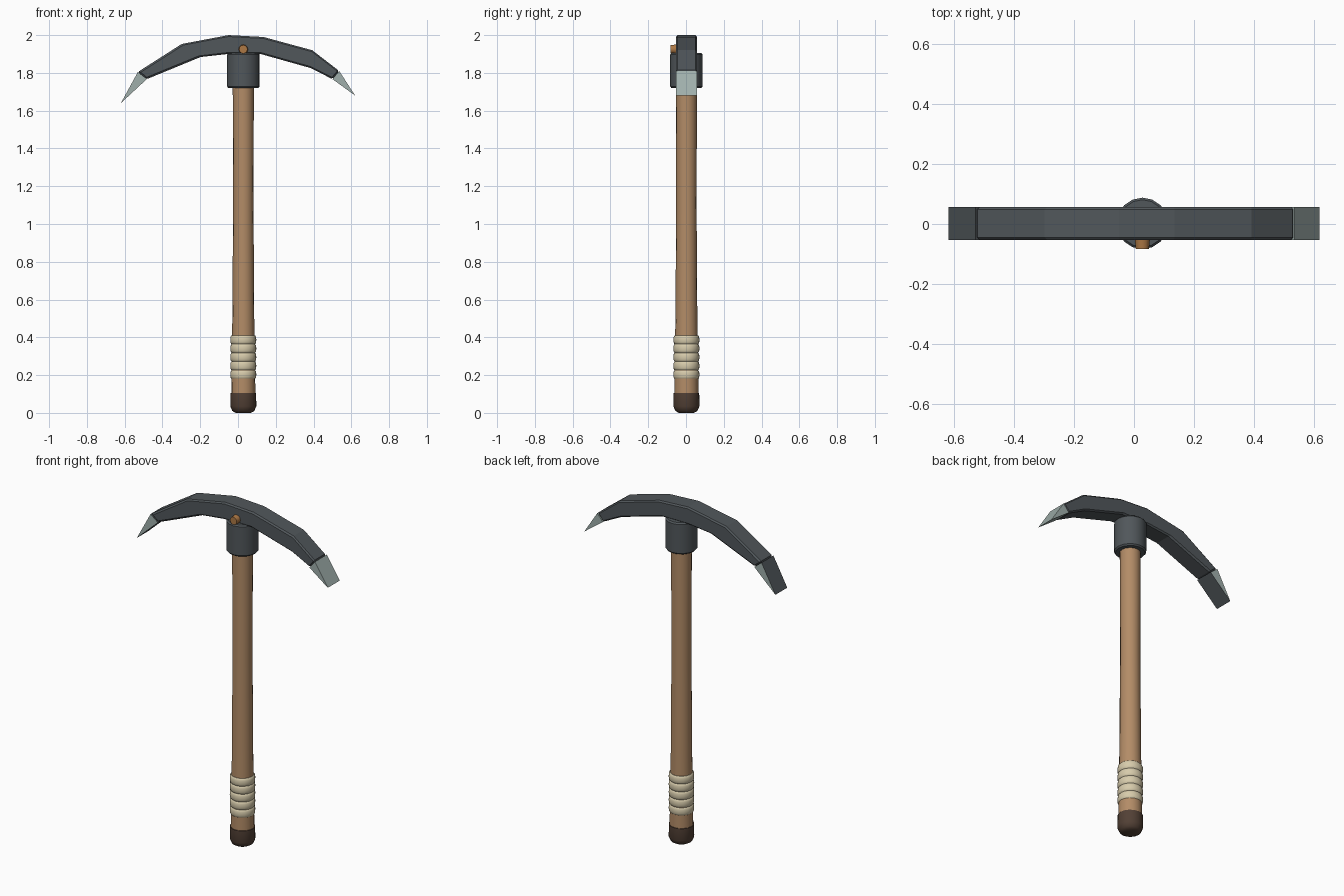
import bpy, bmesh, math
from mathutils import Matrix

cube = bpy.data.objects.get("Cube")
if cube:
    bpy.data.objects.remove(cube, do_unlink=True)

AXIS_X, AXIS_Y = 0.028, 0.002   # handle centre line
HALF = 0.055                    # half thickness of the head


def material(name, r, g, b):
    m = bpy.data.materials.new(name)
    m.use_nodes = True
    m.diffuse_color = (r, g, b, 1)
    m.node_tree.nodes["Principled BSDF"].inputs["Base Color"].default_value = (r, g, b, 1)
    return m


IRON = material("dark iron", 0.082, 0.095, 0.104)
STEEL = material("bright steel", 0.35, 0.43, 0.41)
WOOD = material("wood", 0.45, 0.262, 0.135)
CLOTH = material("wrap cloth", 0.68, 0.60, 0.41)
LEATHER = material("dark leather", 0.085, 0.052, 0.036)
COPPER = material("copper", 0.42, 0.19, 0.06)


def finish(name, bm, *mats):
    bmesh.ops.recalc_face_normals(bm, faces=bm.faces[:])
    me = bpy.data.meshes.new(name)
    bm.to_mesh(me)
    bm.free()
    for m in mats:
        me.materials.append(m)
    ob = bpy.data.objects.new(name, me)
    bpy.context.collection.objects.link(ob)
    return ob


def smooth(ob, angle=40):
    bpy.ops.object.select_all(action='DESELECT')
    ob.select_set(True)
    bpy.context.view_layer.objects.active = ob
    bpy.ops.object.shade_smooth_by_angle(angle=math.radians(angle))


def lathe(name, profile, mat, sides=16):
    """Revolve (radius, z) points about the handle line, with flat ends."""
    bm = bmesh.new()
    rings = []
    for r, z in profile:
        angles = [2 * math.pi * i / sides for i in range(sides)]
        rings.append([bm.verts.new((AXIS_X + r * math.cos(a), AXIS_Y + r * math.sin(a), z))
                      for a in angles])
    for lo, hi in zip(rings, rings[1:]):
        for i in range(sides):
            j = (i + 1) % sides
            bm.faces.new((lo[i], lo[j], hi[j], hi[i]))
    bm.faces.new(rings[0])
    bm.faces.new(rings[-1])
    ob = finish(name, bm, mat)
    smooth(ob)
    return ob


def section(bm, points):
    """Front and back copies of (x, z) points."""
    return [[bm.verts.new((x, AXIS_Y + y, z)) for x, z in points] for y in (-HALF, HALF)]


# Handle, end cap and collar
lathe("handle", [(0.064, 0.06), (0.063, 0.2), (0.058, 0.5), (0.054, 1.1), (0.056, 1.75)], WOOD)
lathe("end_cap", [(0.04, 0), (0.058, 0.01), (0.069, 0.035), (0.068, 0.105)], LEATHER)
lathe("collar", [(0.079, 1.72), (0.086, 1.728), (0.086, 1.897), (0.079, 1.905)], IRON)

# Grip wrap: five bulging bands
band = 0.046
for k in range(5):
    z0 = 0.18 + k * band
    arc = [math.pi * i / 6 for i in range(7)]
    lathe("grip_band_%d" % (k + 1),
          [(0.062 + 0.007 * math.sin(a), z0 + band / 2 * (1 - math.cos(a))) for a in arc], CLOTH)

# Curved head
top = [(-0.53, 1.805), (-0.298, 1.953), (-0.05, 2.0), (0.135, 1.99), (0.393, 1.92), (0.536, 1.81)]
under = [(-0.483, 1.767), (-0.198, 1.884), (-0.055, 1.9), (0.12, 1.9), (0.383, 1.826), (0.5, 1.767)]
bm = bmesh.new()
t, u = section(bm, top), section(bm, under)
rings = [(t[0][i], t[1][i], u[1][i], u[0][i]) for i in range(len(top))]
for a, b in zip(rings, rings[1:]):
    for i in range(4):
        j = (i + 1) % 4
        bm.faces.new((a[i], a[j], b[j], b[i]))
bm.faces.new(rings[0])
bm.faces.new(rings[-1])
head = finish("head", bm, IRON)
bev = head.modifiers.new("edge bevel", 'BEVEL')
bev.width = 0.008
bev.segments = 1
bev.limit_method = 'ANGLE'
bev.angle_limit = math.radians(50)


# Wedge tips; the right-hand tip keeps dark iron on its sloped faces
def tip(name, points, dark_slopes):
    bm = bmesh.new()
    front, back = section(bm, points)
    bm.faces.new(front)
    bm.faces.new(back)
    for i in range(3):
        j = (i + 1) % 3
        bm.faces.new((front[i], front[j], back[j], back[i]))
    bm.normal_update()
    for f in bm.faces:
        f.material_index = int(dark_slopes and abs(f.normal.y) < 0.5)
    finish(name, bm, STEEL, IRON)


tip("right_tip", [top[0], under[0], (-0.62, 1.64)], True)
tip("left_tip", [top[-1], under[-1], (0.62, 1.68)], False)

# Rivet on the front of the head
bm = bmesh.new()
bmesh.ops.create_cone(bm, cap_ends=True, segments=12, radius1=0.026, radius2=0.022, depth=0.04,
                      matrix=Matrix.Translation((AXIS_X, -0.063, 1.925))
                      @ Matrix.Rotation(math.pi / 2, 4, 'X'))
smooth(finish("rivet", bm, COPPER))
